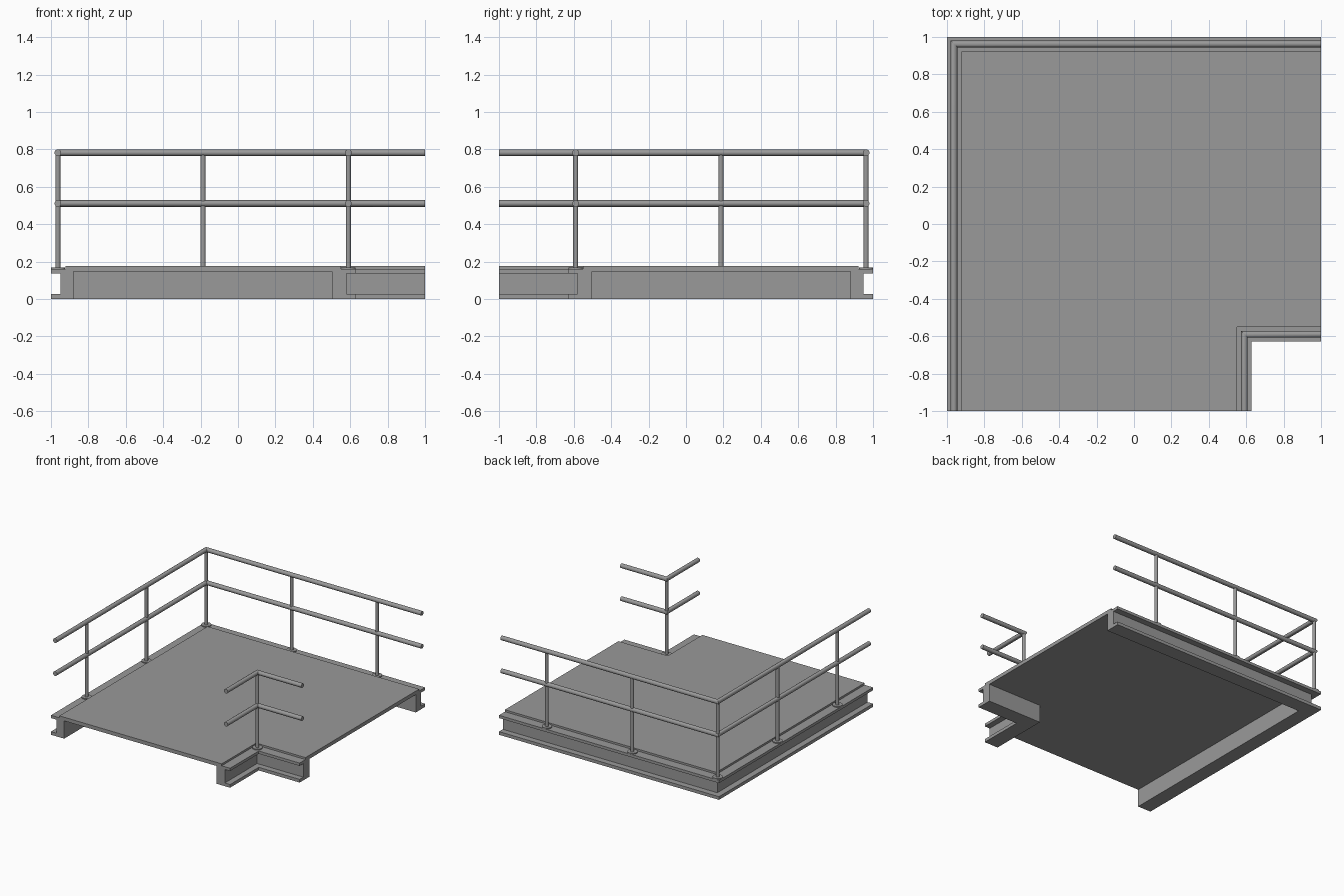
import bpy, bmesh, math

if "Cube" in bpy.data.objects:
    bpy.data.objects.remove(bpy.data.objects["Cube"])

# Dark grey steel
steel = bpy.data.materials.new("dark_steel")
steel.diffuse_color = (0.32, 0.32, 0.32, 1)
steel.use_nodes = True
steel.node_tree.nodes["Principled BSDF"].inputs["Base Color"].default_value = steel.diffuse_color


def sweep(name, profile, smooth=False):
    """Sweep a closed (a, z) profile along the L path (-a,-1) > (-a,a) > (1,a), mitred."""
    bm = bmesh.new()
    rings = [[bm.verts.new(p) for p in ring] for ring in (
        [(-a, -1, z) for a, z in profile],
        [(-a, a, z) for a, z in profile],
        [(1, a, z) for a, z in profile])]
    n = len(profile)
    for r0, r1 in zip(rings, rings[1:]):
        for i in range(n):
            j = (i + 1) % n
            bm.faces.new((r0[i], r0[j], r1[j], r1[i]))
    bm.faces.new(rings[0])
    bm.faces.new(rings[-1])
    bmesh.ops.recalc_face_normals(bm, faces=bm.faces)
    mesh = bpy.data.meshes.new(name)
    bm.to_mesh(mesh)
    bm.free()
    mesh.materials.append(steel)
    ob = bpy.data.objects.new(name, mesh)
    bpy.context.collection.objects.link(ob)
    if smooth:
        bpy.ops.object.select_all(action='DESELECT')
        ob.select_set(True)
        bpy.context.view_layer.objects.active = ob
        bpy.ops.object.shade_smooth_by_angle(angle=math.radians(35))


def cylinder(name, x, y, z0, z1, r, sides=16):
    bpy.ops.mesh.primitive_cylinder_add(vertices=sides, radius=r, depth=z1 - z0,
                                        location=(x, y, (z0 + z1) / 2))
    ob = bpy.context.object
    ob.name = name
    ob.data.materials.append(steel)
    bpy.ops.object.shade_smooth_by_angle(angle=math.radians(35))


def channel(lip, web, back, deck_edge):
    """Channel beam half of the platform section, from its back up to the deck top."""
    return [(back, 0.146), (back, 0), (lip, 0), (lip, 0.026), (web, 0.026),
            (web, 0.137), (lip, 0.137), (lip, 0.16), (deck_edge, 0.16), (deck_edge, 0.176)]


def circle(a, z, r, n=16):
    return [(a + r * math.cos(2 * math.pi * i / n), z + r * math.sin(2 * math.pi * i / n))
            for i in range(n)]


# Platform: raised floor plate with a channel beam along the outer and inner edges
outer = channel(1, 0.95, 0.88, 0.923)
inner = channel(-0.628, -0.58, -0.503, -0.552)
sweep("platform", outer + inner[::-1])

# Top and middle handrails
OUT, INN = 0.963, -0.59
for side, a in (("outer", OUT), ("inner", INN)):
    for level, z in (("top", 0.782), ("middle", 0.511)):
        sweep(f"{side}_{level}_rail", circle(a, z, 0.018), True)

# Posts with round foot plates
posts = [(-OUT, OUT), (-0.187, OUT), (0.59, OUT),
         (-OUT, 0.187), (-OUT, -0.59), (-INN, INN)]
for i, (x, y) in enumerate(posts):
    cylinder(f"post_{i}", x, y, 0.16, 0.782, 0.0135)
    cylinder(f"foot_plate_{i}", x, y, 0.158, 0.168, 0.038, 20)
